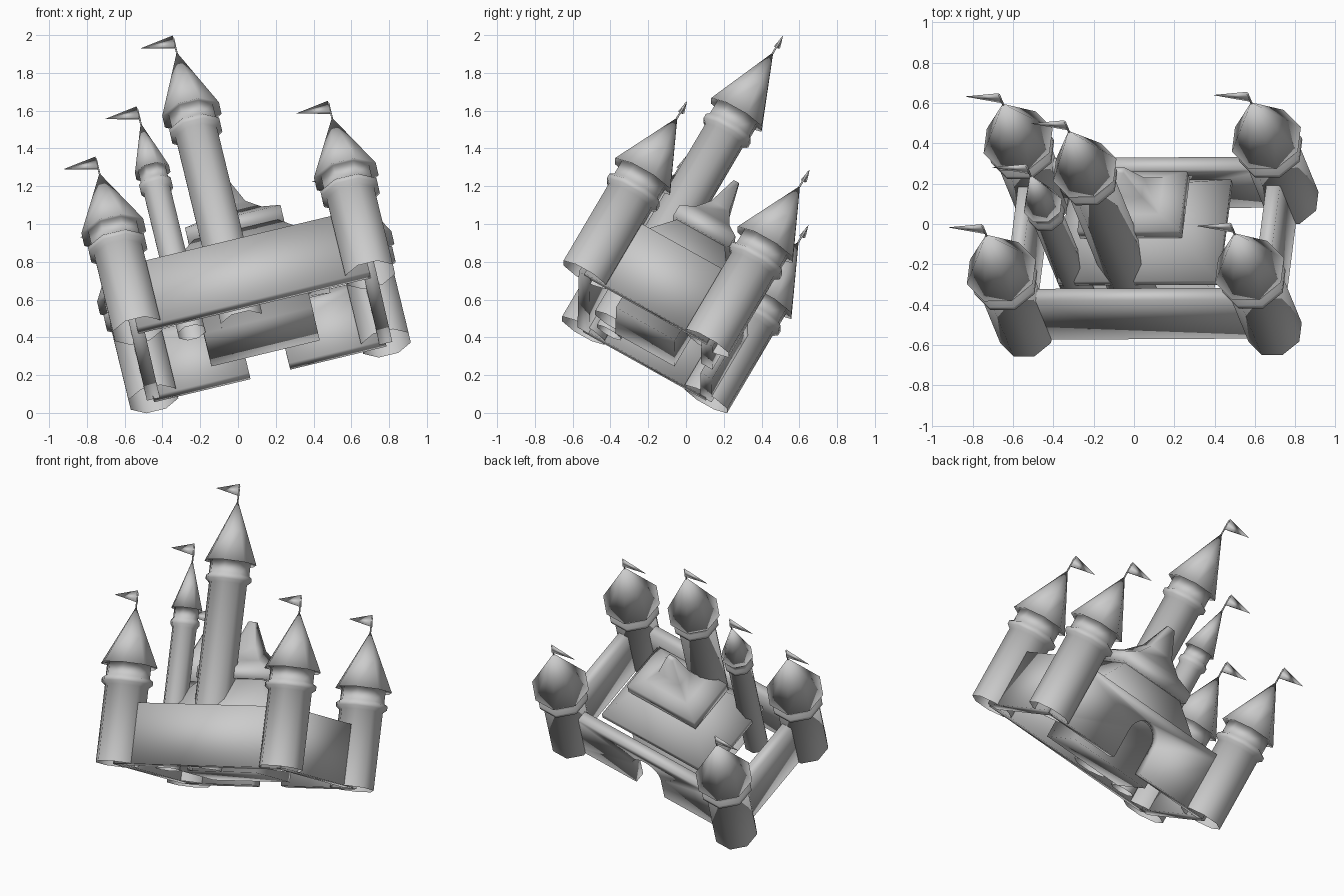
import bpy, bmesh, math
from mathutils import Matrix, Vector

cube = bpy.data.objects.get("Cube")
if cube:
    bpy.data.objects.remove(cube, do_unlink=True)

stone = bpy.data.materials.new("grey_stone")
stone.use_nodes = True
stone.diffuse_color = (0.6, 0.6, 0.6, 1)
stone.node_tree.nodes["Principled BSDF"].inputs["Base Color"].default_value = (0.6, 0.6, 0.6, 1)

# The whole castle leans: its own axes inside the scene
up = Vector((-0.205, 0.497, 0.843)).normalized()
side = Vector((0.971, 0.008, 0.237))
side = (side - up * side.dot(up)).normalized()
back = up.cross(side)
LEAN = Matrix((side, back, up)).transposed().to_4x4()
LEAN.translation = (0.126, -0.216, 0.402)

HALF_X, HALF_Y = 0.633, 0.374
WALL_HEIGHT, WALL_THICK = 0.385, 0.07


def finish(name, bm):
    """Weld, lean and smooth the part."""
    bmesh.ops.remove_doubles(bm, verts=bm.verts, dist=0.0001)
    bmesh.ops.recalc_face_normals(bm, faces=bm.faces)
    mesh = bpy.data.meshes.new(name)
    bm.to_mesh(mesh)
    bm.free()
    mesh.transform(LEAN)
    mesh.shade_smooth()
    mesh.materials.append(stone)
    bpy.context.collection.objects.link(bpy.data.objects.new(name, mesh))


def loft(name, rings, capped=True):
    """Skin a stack of rings, with end caps unless it is an open shell."""
    bm = bmesh.new()
    loops = [[bm.verts.new(p) for p in ring] for ring in rings]
    n = len(loops[0])
    for low, high in zip(loops, loops[1:]):
        for i in range(n):
            j = (i + 1) % n
            bm.faces.new((low[i], low[j], high[j], high[i]))
    if capped:
        bm.faces.new(loops[0][::-1])
        bm.faces.new(loops[-1])
    finish(name, bm)


def octagon(x, y, r, z):
    turns = [math.pi / 4 * (i + 0.5) for i in range(8)]
    return [(x + r * math.cos(a), y + r * math.sin(a), z) for a in turns]


def rectangle(hx, hy, z):
    return [(-hx, -hy, z), (hx, -hy, z), (hx, hy, z), (-hx, hy, z)]


def pennant(name, x, y, z):
    # thin pole and a wedge-shaped pennant
    loft(name + "_pole", [octagon(x, y, 0.005, z - 0.03), octagon(x, y, 0.005, z + 0.09)])
    bm = bmesh.new()
    pts = [(0, 0, 0.105), (0, 0.013, 0.03), (0, -0.013, 0.03), (-0.18, 0, 0.075)]
    a, b, c, tip = [bm.verts.new((x + p[0], y + p[1], z + p[2])) for p in pts]
    for face in ((a, b, c), (a, b, tip), (b, c, tip), (c, a, tip)):
        bm.faces.new(face)
    finish(name + "_pennant", bm)


def tower(name, x, y, tip, shaft, neck, ring, eave, cone, drop):
    # one open shell: shaft, bulging ring, neck, eave and pointed roof
    ring_z, eave_z = tip - drop, tip - cone
    profile = [(shaft, 0), (shaft, ring_z - 0.03), (ring, ring_z - 0.01),
               (ring, ring_z + 0.015), (neck, ring_z + 0.03), (neck, eave_z + 0.01),
               (eave, eave_z), (eave * 0.5, tip - cone * 0.5), (0, tip)]
    loft(name, [octagon(x, y, r, z) for r, z in profile], capped=False)
    pennant(name, x, y, tip)


# Corner towers
for sy, row in ((-1, "front"), (1, "back")):
    for sx, col in ((1, "left"), (-1, "right")):
        tower(f"{row}_{col}_tower", sx * HALF_X, sy * HALF_Y, 0.988,
              0.14, 0.142, 0.165, 0.182, 0.37, 0.473)

# Inner towers
tower("tall_tower", -0.083, -0.192, 1.7, 0.122, 0.13, 0.147, 0.167, 0.393, 0.495)
tower("slim_tower", -0.357, -0.22, 1.315, 0.078, 0.08, 0.093, 0.1, 0.31, 0.4)

# Plain walls
half = WALL_THICK / 2


def wall(name, cx, cy, hx, hy):
    loft(name, [[(x + cx, y + cy, z) for x, y, z in rectangle(hx, hy, h)]
                for h in (0, WALL_HEIGHT)])


wall("front_wall", 0, -HALF_Y, HALF_X, half)
wall("left_wall", HALF_X, 0, half, HALF_Y)
wall("right_wall", -HALF_X, 0, half, HALF_Y)

# Back wall with an arched gate
GATE, SPRING = 0.108, 0.2
arch = [(GATE * math.cos(math.pi * i / 12), SPRING + GATE * math.sin(math.pi * i / 12))
        for i in range(13)]
outline = [(GATE, 0)] + arch + [(-GATE, 0), (-HALF_X, 0), (-HALF_X, WALL_HEIGHT),
                                (HALF_X, WALL_HEIGHT), (HALF_X, 0)]
loft("back_gate_wall", [[(x, HALF_Y + s * half, z) for x, z in outline] for s in (-1, 1)])

# Keep: body and spreading lower roof
keep = [(0.295, 0.18, 0), (0.295, 0.18, 0.28), (0.41, 0.29, 0.33),
        (0.41, 0.29, 0.37), (0.22, 0.14, 0.6)]
loft("keep_body", [rectangle(*k) for k in keep])

# Keep roof: flat rim and a concave spire
spire = [(0.26, 0.17, 0.59), (0.26, 0.17, 0.66), (0.16, 0.105, 0.715),
         (0.085, 0.055, 0.8), (0.024, 0.016, 0.97)]
loft("keep_roof", [rectangle(*k) for k in spire])
